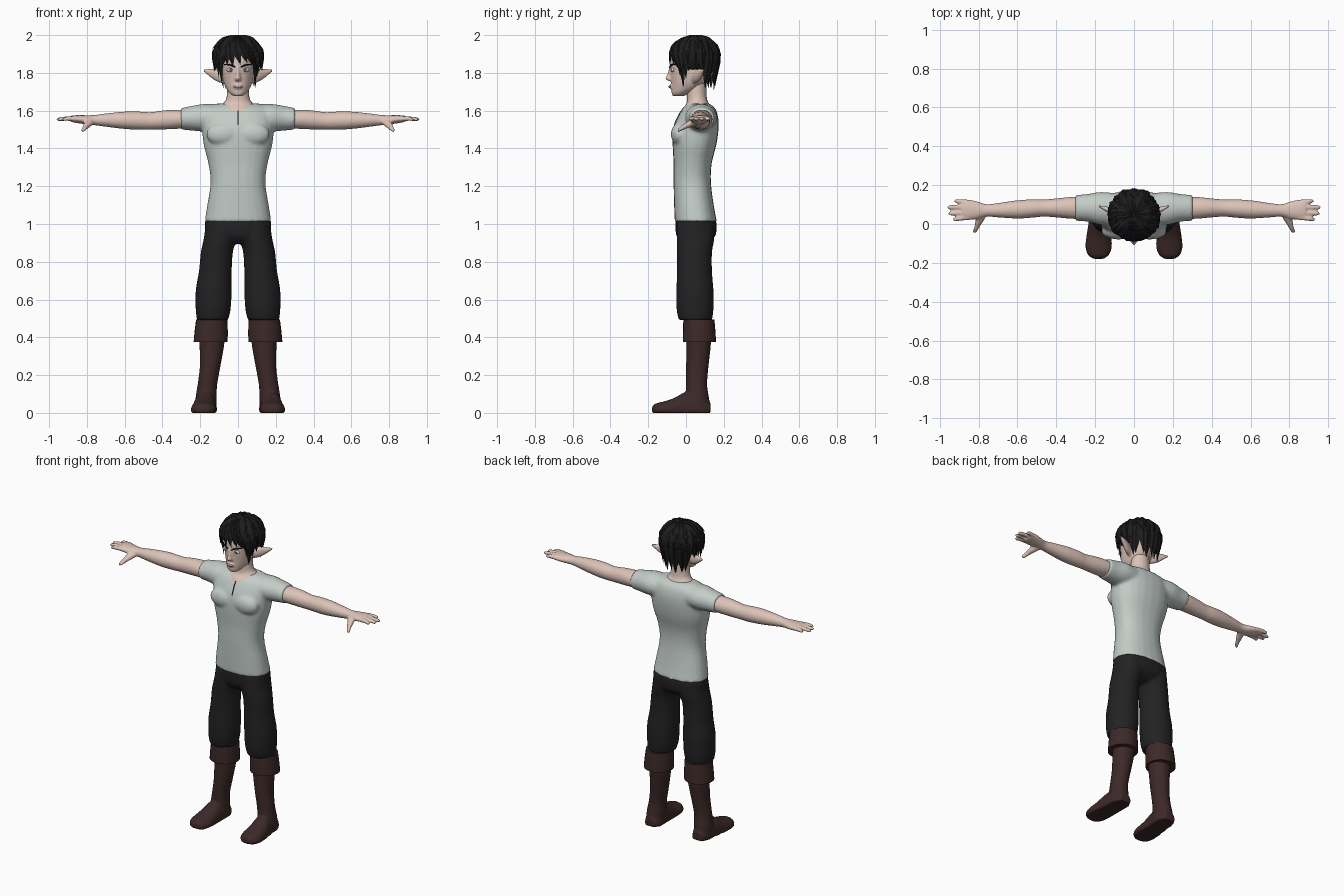
import bpy, bmesh, math, random
from mathutils import Vector, Matrix

random.seed(4)
cube = bpy.data.objects.get("Cube")
if cube:
    bpy.data.objects.remove(cube, do_unlink=True)


def material(name, r, g, b):
    m = bpy.data.materials.new(name)
    m.use_nodes = True
    m.diffuse_color = (r, g, b, 1)
    bsdf = next(n for n in m.node_tree.nodes if n.type == 'BSDF_PRINCIPLED')
    bsdf.inputs["Base Color"].default_value = (r, g, b, 1)
    bsdf.inputs["Roughness"].default_value = 0.8
    return m


SKIN = material("skin", .72, .55, .48)
SHIRT = material("pale_cloth", .55, .61, .58)
PANTS = material("black_cloth", .016, .016, .017)
LEATHER = material("brown_leather", .045, .022, .021)
HAIR = material("black_hair", .012, .012, .013)
EYE = material("eye_white", .7, .72, .7)
IRIS = material("grey_iris", .12, .15, .16)
LIPS = material("lips", .48, .31, .28)


def spline(rings, steps):
    """Catmull-Rom interpolation of ring tuples."""
    out = []
    for i in range(len(rings) - 1):
        p = [Vector(rings[min(max(j, 0), len(rings) - 1)]) for j in range(i - 1, i + 3)]
        for k in range(steps):
            t = k / steps
            out.append(p[1] + (p[2] - p[0]) * (t / 2)
                       + (p[0] * 2 - p[1] * 5 + p[2] * 4 - p[3]) * (t * t / 2)
                       + (p[1] * 3 - p[0] - p[2] * 3 + p[3]) * (t ** 3 / 2))
    return out + [Vector(rings[-1])]


def loft(bm, axis, rings, power=2.0, sides=24, steps=3):
    """Rings hold: place on axis, two centre values, two radii."""
    u, v = [k for k in range(3) if k != axis]
    loops = []
    for at, cu, cv, ru, rv in spline(rings, steps):
        loop = []
        for k in range(sides):
            c, s = math.cos(math.tau * k / sides), math.sin(math.tau * k / sides)
            co = Vector((0, 0, 0))
            co[axis] = at
            co[u] = cu + ru * math.copysign(abs(c) ** (2 / power), c)
            co[v] = cv + rv * math.copysign(abs(s) ** (2 / power), s)
            co.z = max(co.z, 0)
            loop.append(bm.verts.new(co))
        loops.append(loop)
    for a, b in zip(loops, loops[1:]):
        for k in range(sides):
            j = (k + 1) % sides
            bm.faces.new((a[k], a[j], b[j], b[k]))
    bm.faces.new(loops[0])
    bm.faces.new(loops[-1])


def ball(bm, centre, radii):
    bmesh.ops.create_uvsphere(bm, u_segments=24, v_segments=14, radius=1,
                              matrix=Matrix.LocRotScale(centre, None, radii))


def finish(name, bm, mat, mirror=False, voxel=0, relax=3, smooth=True):
    bmesh.ops.recalc_face_normals(bm, faces=bm.faces)
    me = bpy.data.meshes.new(name)
    bm.to_mesh(me)
    bm.free()
    me.materials.append(mat)
    ob = bpy.data.objects.new(name, me)
    bpy.context.collection.objects.link(ob)
    if smooth:
        bpy.ops.object.select_all(action='DESELECT')
        ob.select_set(True)
        bpy.context.view_layer.objects.active = ob
        bpy.ops.object.shade_smooth_by_angle(angle=math.radians(45))
    if mirror:
        ob.modifiers.new("Mirror", 'MIRROR').use_mirror_merge = False
    if voxel:
        fuse = ob.modifiers.new("Fuse", 'REMESH')
        fuse.mode, fuse.voxel_size, fuse.use_smooth_shade = 'VOXEL', voxel, True
        soft = ob.modifiers.new("Relax", 'SMOOTH')
        soft.factor, soft.iterations = .5, relax
    return ob


# Shirt: torso, chest muscles and short sleeves fused together
bm = bmesh.new()
loft(bm, 2, [(1.01, 0, .052, .177, .112), (1.1, 0, .042, .163, .105), (1.22, 0, .033, .145, .099),
             (1.32, 0, .035, .157, .101), (1.42, 0, .045, .182, .116), (1.5, 0, .052, .19, .12),
             (1.56, 0, .062, .19, .109), (1.61, 0, .07, .17, .086), (1.637, 0, .075, .12, .05)], 2.3)
loft(bm, 0, [(.06, .075, 1.56, .08, .07), (.17, .08, 1.563, .085, .073),
             (.24, .083, 1.56, .071, .066), (.302, .083, 1.557, .067, .057)])
ball(bm, (.08, -.038, 1.475), (.088, .042, .06))
shirt = finish("shirt", bm, SHIRT, True, .009, 5)

# Neckline slit laid on the chest
bpy.context.view_layer.update()
solid = shirt.evaluated_get(bpy.context.evaluated_depsgraph_get())
line = bpy.data.curves.new("neckline_slit", 'CURVE')
line.dimensions, line.bevel_depth = '3D', .003
path = line.splines.new('POLY')
path.points.add(7)
for i, p in enumerate(path.points):
    hit, spot, normal, face = solid.ray_cast(Vector((0, -1, 1.6 - i * .011)), Vector((0, 1, 0)))
    p.co = (*spot, 1)
line.materials.append(LEATHER)
bpy.context.collection.objects.link(bpy.data.objects.new("neckline_slit", line))

# Neck spreading into the open collar
bm = bmesh.new()
loft(bm, 2, [(1.58, 0, .055, .11, .09), (1.61, 0, .06, .105, .08), (1.637, 0, .062, .08, .06),
             (1.67, 0, .058, .06, .052), (1.76, 0, .055, .056, .052)])
finish("neck", bm, SKIN)

# Head with nose, brow and pointed ears
bm = bmesh.new()
loft(bm, 2, [(1.677, 0, -.04, .022, .028), (1.69, 0, -.03, .042, .046), (1.72, 0, 0, .064, .078),
             (1.76, 0, .02, .079, .1), (1.82, 0, .035, .089, .12), (1.88, 0, .04, .092, .122),
             (1.94, 0, .04, .078, .1), (1.972, 0, .04, .04, .06)])
loft(bm, 2, [(1.757, 0, -.075, .014, .016), (1.768, 0, -.085, .016, .024),
             (1.79, 0, -.08, .011, .02), (1.835, 0, -.075, .01, .014)])
ball(bm, (0, -.072, 1.727), (.025, .018, .014))
loft(bm, 0, [(.07, .045, 1.775, .022, .034), (.11, .062, 1.787, .02, .034),
             (.145, .078, 1.799, .013, .023), (.182, .092, 1.813, .005, .006)])
finish("head", bm, SKIN, True, .006, 3)

# Face details
bm = bmesh.new()
ball(bm, (.04, -.07, 1.816), (.02, .009, .011))
finish("eyes", bm, EYE, True)
bm = bmesh.new()
ball(bm, (.039, -.077, 1.816), (.008, .004, .009))
finish("irises", bm, IRIS, True)
bm = bmesh.new()
loft(bm, 0, [(.014, -.085, 1.831, .005, .004), (.045, -.076, 1.843, .006, .005),
             (.073, -.055, 1.845, .003, .002)], sides=10)
finish("eyebrows", bm, HAIR, True)
bm = bmesh.new()
ball(bm, (0, -.085, 1.727), (.024, .008, .007))
finish("mouth", bm, LIPS)

# Arms with palms, fingers and thumbs
bm = bmesh.new()
loft(bm, 0, [(.22, .083, 1.557, .05, .045), (.3, .083, 1.555, .057, .05), (.38, .083, 1.552, .051, .051),
             (.46, .082, 1.546, .044, .046), (.52, .08, 1.547, .047, .048), (.6, .075, 1.549, .047, .046),
             (.7, .071, 1.55, .037, .035), (.76, .07, 1.55, .032, .027), (.81, .071, 1.552, .046, .024),
             (.86, .074, 1.556, .053, .02), (.885, .074, 1.557, .048, .016)])
for base, tip, reach in ((.033, .024, .93), (.06, .054, .955), (.087, .086, .96), (.113, .118, .925)):
    loft(bm, 0, [(.85, base, 1.556, .013, .013), (.9, (base + tip) / 2, 1.558, .0125, .012),
                 (reach - .012, tip, 1.555, .011, .01), (reach, tip, 1.554, .006, .005)], sides=12)
loft(bm, 1, [(.07, .765, 1.548, .02, .018), (.03, .79, 1.535, .024, .02), (-.01, .806, 1.515, .015, .015),
             (-.035, .818, 1.5, .012, .012), (-.046, .822, 1.494, .006, .006)], sides=12)
finish("arms", bm, SKIN, True, .006, 3)

# Trousers: hips and wide legs fused together
bm = bmesh.new()
loft(bm, 2, [(.895, 0, .045, .11, .06), (.94, 0, .053, .172, .105), (1.025, 0, .052, .174, .108)], 2.3)
loft(bm, 2, [(.492, .135, .05, .083, .089), (.54, .132, .048, .092, .097), (.6, .13, .047, .095, .099),
             (.66, .128, .047, .095, .098), (.75, .12, .045, .087, .093), (.85, .112, .045, .085, .093),
             (.92, .095, .05, .087, .1), (1, .085, .053, .085, .1)])
finish("trousers", bm, PANTS, True, .009, 4)

# Boots with turned-down cuffs
bm = bmesh.new()
loft(bm, 2, [(.42, .137, .068, .07, .066), (.35, .139, .067, .065, .064), (.25, .147, .06, .055, .06),
             (.15, .162, .056, .052, .056), (.08, .169, .06, .056, .062), (0, .172, .062, .056, .068)])
loft(bm, 1, [(.13, .17, .015, .035, .04), (.08, .17, .015, .058, .07), (0, .175, .015, .06, .095),
             (-.06, .18, .015, .065, .065), (-.12, .182, .015, .068, .045),
             (-.16, .183, .015, .054, .035), (-.18, .183, .013, .026, .02)], 2.2)
finish("boots", bm, LEATHER, True, .008, 4)
bm = bmesh.new()
loft(bm, 2, [(.375, .145, .071, .09, .088), (.43, .142, .07, .088, .086),
             (.495, .139, .068, .083, .082)])
finish("boot_cuffs", bm, LEATHER, True)

# Hair cap
bm = bmesh.new()
ball(bm, (0, .048, 1.882), (.114, .118, .108))
finish("hair_cap", bm, HAIR)


def scalp(turn, drop, swell):
    """Point on the hair volume: turn around from the front, drop from the crown."""
    over = max(drop - math.pi / 2, 0)
    wide = (math.sin(min(drop, math.pi / 2)) - .13 * over) * swell
    tall = math.cos(min(drop, math.pi / 2)) * swell - over
    return Vector((.12 * wide * math.sin(turn), .046 - .122 * wide * math.cos(turn), 1.884 + .108 * tall))


def lock(bm, turn, start, end, width, twist=0, flare=.1):
    """Tapered strand with a diamond section that follows the scalp."""
    loops = []
    for i in range(7):
        t = i / 6
        angle = math.radians(turn + twist * t)
        p = scalp(angle, start + (end - start) * t, 1.02 + flare * t * t)
        side = Vector((math.cos(angle), math.sin(angle), 0))
        out = (p - Vector((0, .046, 1.86))).normalized()
        w = width * (.55 + .9 * t if t < .5 else 2 * (1 - t)) + .0006
        loops.append([bm.verts.new(p + d) for d in (side * w, out * w * .4, -side * w, -out * w * .4)])
    for a, b in zip(loops, loops[1:]):
        for k in range(4):
            j = (k + 1) % 4
            bm.faces.new((a[k], a[j], b[j], b[k]))
    bm.faces.new(loops[0])
    bm.faces.new(loops[-1])


# Long strands down the back and nape, short ones above the ears
bm = bmesh.new()
for turn in range(70, 291, 11):
    back = abs(turn - 180) < 62
    lock(bm, turn, .5, (3.1 if back else 2.15) + random.uniform(-.15, .15), .036,
         random.uniform(-9, 9), .07 if back else .13)
# Tousled upper layers
for start, end, count in ((.05, 1.2, 11), (.3, 1.75, 15), (.6, 2.2, 15)):
    for k in range(count):
        turn = 50 + 260 * k / (count - 1)
        lock(bm, turn + random.uniform(-6, 6), start, end + random.uniform(-.15, .15), .034,
             random.uniform(-16, 16), random.uniform(.06, .19))
finish("hair_strands", bm, HAIR, smooth=False)

# Swept fringe and side locks framing the face
bm = bmesh.new()
for turn, end, twist in ((-34, 1.95, 8), (-26, 2.05, 14), (-20, 1.95, 26), (-14, 1.85, 36),
                         (-8, 1.95, 44), (0, 2.1, 46), (12, 2.3, 42), (-40, 2.2, -10)):
    lock(bm, turn, .3, end, .032, twist, .12)
for turn, end in ((-52, 2.9), (-64, 2.6), (48, 2.5), (56, 3.05), (66, 2.6)):
    lock(bm, turn, .5, end, .027, 0, .06)
finish("fringe", bm, HAIR, smooth=False)
